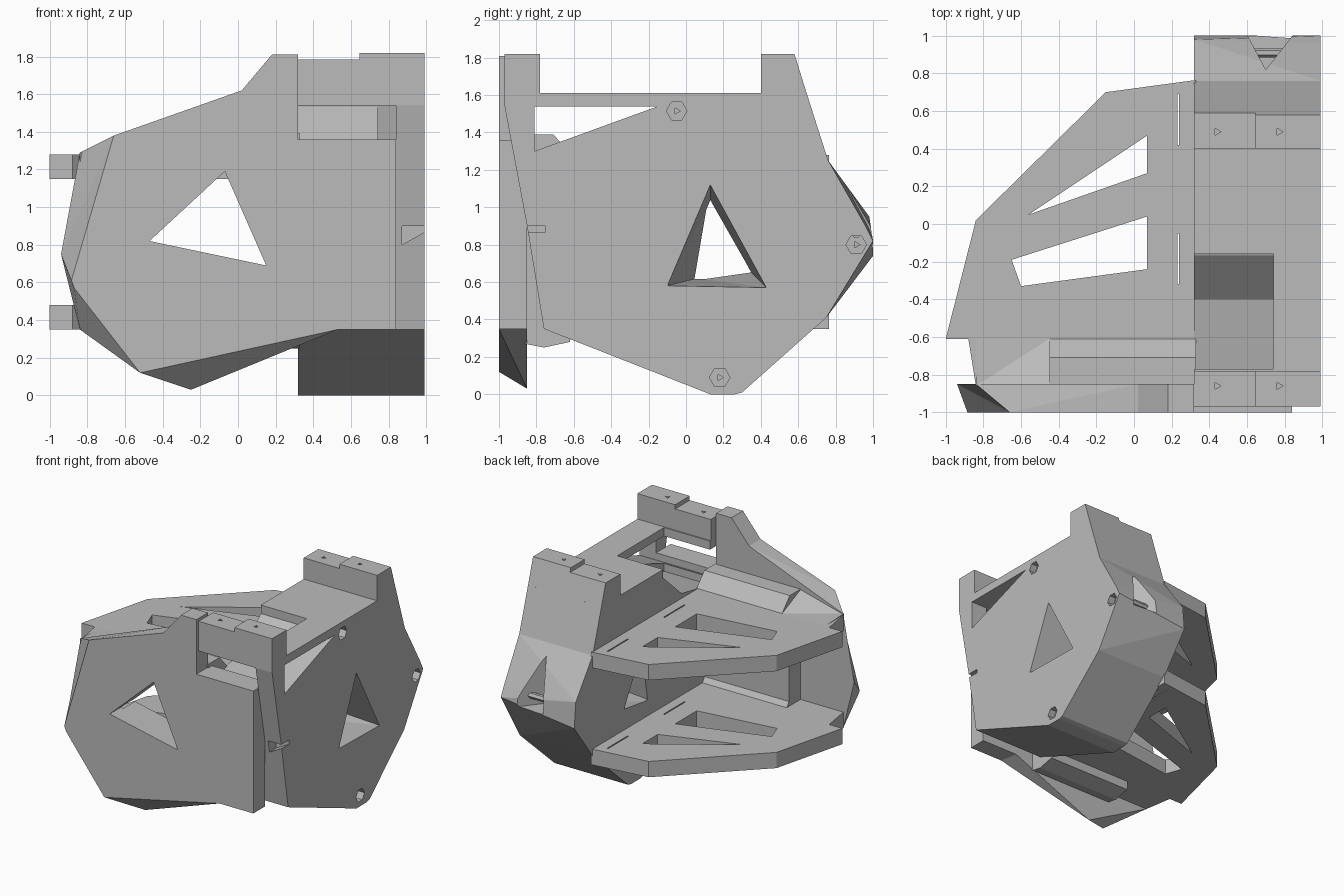
import bpy, bmesh, math
from mathutils import Vector

cube = bpy.data.objects.get("Cube")
if cube:
    bpy.data.objects.remove(cube, do_unlink=True)

grey = bpy.data.materials.new("plain grey")
grey.use_nodes = True
COLOUR = (0.5, 0.5, 0.5, 1)
grey.diffuse_color = COLOUR
grey.node_tree.nodes["Principled BSDF"].inputs["Base Color"].default_value = COLOUR


def place(axis, p, d):
    """Put a 2D profile point at depth d along an axis."""
    if axis == "x":
        return Vector((d, p[0], p[1]))
    if axis == "y":
        return Vector((p[0], d, p[1]))
    return Vector((p[0], p[1], d))


def loft(name, axis, a, b, near, far=None):
    """Solid between a profile at depth a and a matching one at depth b."""
    far = far or near
    bm = bmesh.new()
    lo = [bm.verts.new(place(axis, p, a)) for p in near]
    hi = [bm.verts.new(place(axis, p, b)) for p in far]
    n = len(lo)
    bm.faces.new(lo)
    bm.faces.new(hi[::-1])
    for i in range(n):
        j = (i + 1) % n
        bm.faces.new((lo[i], hi[i], hi[j], lo[j]))
    bmesh.ops.recalc_face_normals(bm, faces=bm.faces)
    warped = [f for f in bm.faces if len(f.verts) == 4]
    if far is not near:
        bmesh.ops.triangulate(bm, faces=warped)
    mesh = bpy.data.meshes.new(name)
    bm.to_mesh(mesh)
    bm.free()
    mesh.materials.append(grey)
    obj = bpy.data.objects.new(name, mesh)
    bpy.context.collection.objects.link(obj)
    return obj


def rect(x0, x1, y0, y1):
    return [(x0, y0), (x1, y0), (x1, y1), (x0, y1)]


def ngon(cx, cy, r, sides):
    return [(cx + r * math.cos(math.tau * i / sides),
             cy + r * math.sin(math.tau * i / sides)) for i in range(sides)]


def carve(obj, axis, a, b, near, far=None):
    """Cut a lofted hole out of a part."""
    cutter = loft("cutter", axis, a, b, near, far)
    cutter.hide_render = True
    mod = obj.modifiers.new("cut", "BOOLEAN")
    mod.operation = "DIFFERENCE"
    mod.solver = "EXACT"
    mod.object = cutter
    bpy.context.view_layer.objects.active = obj
    bpy.ops.object.modifier_apply(modifier=mod.name)
    bpy.data.objects.remove(cutter, do_unlink=True)


# Front plate with a skewed outer rim
front_face = [(-0.66, 1.38), (-0.885, 0.61), (-0.87, 0.57), (-0.52, 0.12),
              (0.53, 0.35), (0.84, 0.35), (0.84, 1.36), (0.32, 1.36),
              (0.32, 1.81), (0.18, 1.81), (0.02, 1.62)]
back_face = [(-0.84, 1.29), (-0.94, 0.75), (-0.84, 0.35), (-0.25, 0.03),
             (0.5, 0.35)] + front_face[5:]
front_plate = loft("front_plate", "y", -1, -0.85, front_face, back_face)

# Backing block behind the plate, bevelled where it meets the shelves
backing = loft("front_backing", "x", -0.45, 0.33,
               [(-0.86, 0.27), (-0.76, 0.25), (-0.62, 0.28), (-0.61, 0.4),
                (-0.7, 0.52), (-0.7, 1.1), (-0.61, 1.2), (-0.61, 1.28),
                (-0.71, 1.39), (-0.86, 1.39)])
fillet = loft("shelf_fillet", "x", -0.84, -0.45,
              [(-0.86, 1.2), (-0.61, 1.2), (-0.61, 1.28), (-0.86, 1.29)],
              [(-0.86, 1.2), (-0.61, 1.2), (-0.61, 1.28), (-0.86, 1.39)])
window = [(-0.47, 0.82), (-0.07, 1.19), (0.15, 0.69)]
for part in (front_plate, backing):
    carve(part, "y", -1.1, -0.5, window)

# Two matching shelves with angular cutouts and thin slits
shelf_outline = [(-1, -0.61), (-0.84, 0.02), (-0.15, 0.7), (0.33, 0.765),
                 (0.33, -0.86), (-0.84, -0.86), (-0.88, -0.61)]
cutouts = [[(-0.56, 0.05), (0.07, 0.27), (0.07, 0.47)],
           [(-0.65, -0.19), (-0.6, -0.33), (0.07, -0.24), (0.07, 0.04)],
           rect(0.23, 0.24, 0.42, 0.69),
           rect(0.23, 0.24, -0.32, -0.05)]
for name, z in (("lower_shelf", 0.35), ("upper_shelf", 1.15)):
    shelf = loft(name, "z", z, z + 0.13, shelf_outline)
    for shape in cutouts:
        carve(shelf, "z", z - 0.1, z + 0.2, shape)

# Deep side body with a rear rim that turns slightly outward
shared = [(0.75, 0.41), (0.3, 0.01), (0.26, 0), (0.13, 0), (-0.76, 0.35),
          (-0.85, 0.9), (-0.97, 1.54), (-0.97, 1.61), (0.4, 1.61),
          (0.645, 1.61), (0.76, 1.25)]
side_body = loft("side_body", "x", 0.32, 0.99,
                 [(0.98, 0.95), (1.0, 0.74)] + shared,
                 [(0.96, 0.9), (1.0, 0.82)] + shared)

# Pit in the top, side slot and front opening
carve(side_body, "x", 0.2, 0.74, [(-0.77, 1.7), (-0.16, 1.7), (-0.16, 1.54),
                                  (-0.4, 1.32), (-0.77, 1.25)])
carve(side_body, "x", 0.2, 1.1, [(-0.81, 1.3), (-0.15, 1.54), (-0.81, 1.54)])
carve(side_body, "y", -1.1, -0.7, rect(0.2, 0.84, 1.36, 1.54))

# Tapered triangular window through the side
carve(side_body, "x", 0.25, 1.0,
      [(0.06, 0.62), (0.13, 1.03), (0.34, 0.66)],
      [(-0.1, 0.58), (0.13, 1.12), (0.43, 0.57)])

# Rear notch and outer front nick
carve(side_body, "z", 0.78, 1.2, [(0.55, 1.1), (0.7, 0.82), (0.92, 1.1)])
carve(side_body, "y", -1, -0.75, [(0.87, 0.8), (1.05, 0.9), (0.87, 0.9)])

# Hexagonal bolt recesses with narrow shafts
for y, z in ((-0.05, 1.515), (0.18, 0.09), (0.91, 0.8)):
    carve(side_body, "x", 0.93, 1.1, ngon(y, z, 0.055, 6))
    carve(side_body, "x", 0.8, 1.0, ngon(y, z, 0.02, 3))

# Stepped towers with small pilot holes
towers = {"front_tower": [(-0.97, 1.54), (-0.78, 1.54), (-0.78, 1.82), (-0.97, 1.82)],
          "rear_tower": [(0.4, 1.6), (0.648, 1.6), (0.58, 1.82), (0.4, 1.82)]}
for name, profile in towers.items():
    tower = loft(name, "x", 0.32, 0.99, profile)
    carve(tower, "z", 1.785, 1.9, rect(0.2, 0.645, -1.1, 1.1))
    y = -0.86 if name == "front_tower" else 0.49
    for x in (0.44, 0.77):
        carve(tower, "z", 1.7, 1.9, ngon(x, y, 0.022, 3))

# Tie rod bridging the rear notch
loft("rear_tie_rod", "x", 0.5, 0.95, ngon(0.91, 0.86, 0.025, 6))
